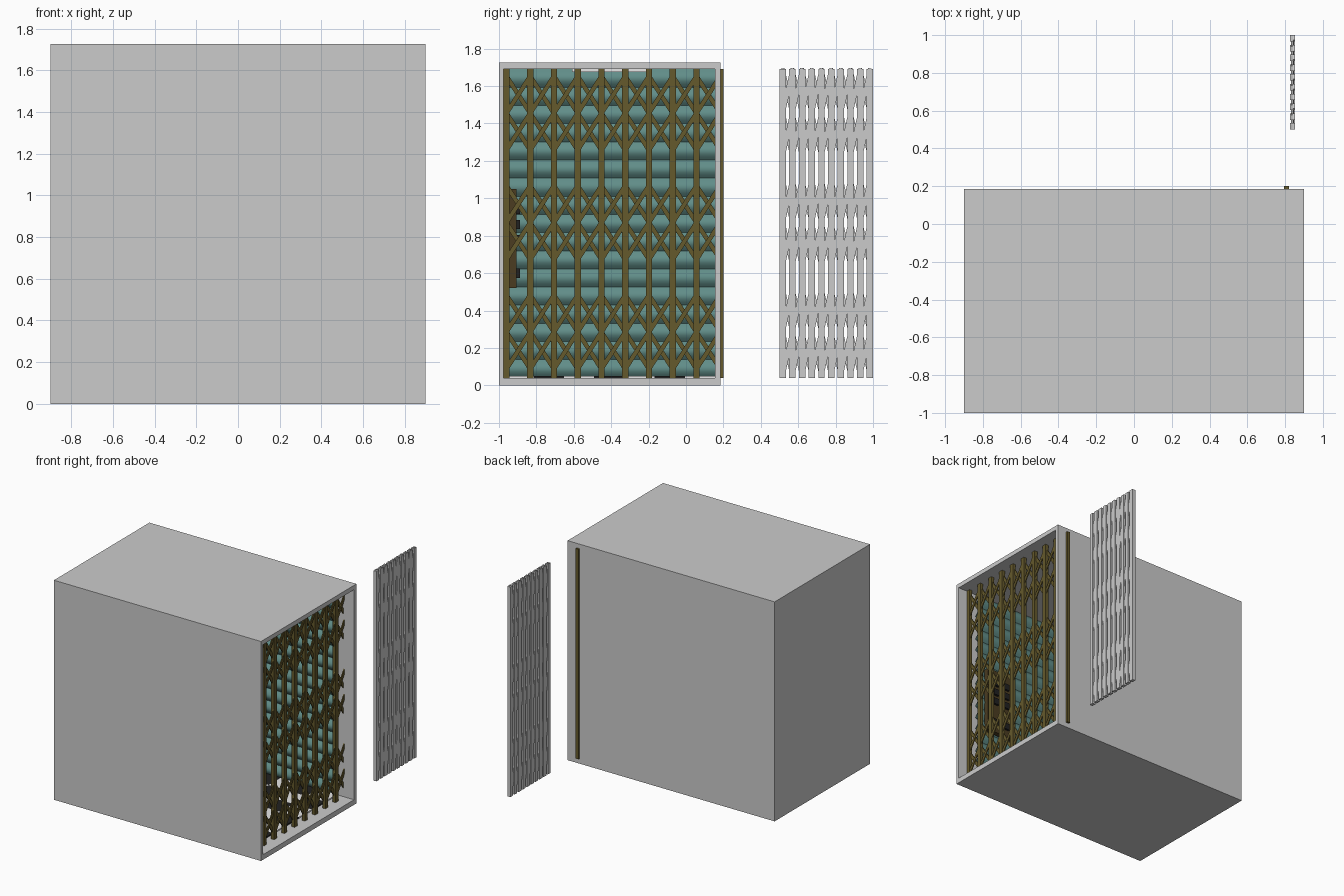
import bpy, bmesh, math
from mathutils import Matrix, Vector

if "Cube" in bpy.data.objects:
    bpy.data.objects.remove(bpy.data.objects["Cube"])


def material(name, rgb):
    m = bpy.data.materials.new(name)
    m.diffuse_color = (*rgb, 1)
    m.use_nodes = True
    m.node_tree.nodes["Principled BSDF"].inputs["Base Color"].default_value = m.diffuse_color
    return m


GREY = material("light grey", (0.6, 0.6, 0.6))
BRASS = material("dark brass", (0.13, 0.10, 0.025))
TEAL = material("teal", (0.12, 0.27, 0.25))
WHITE = material("white", (0.9, 0.9, 0.9))
BLACK = material("black", (0.015, 0.015, 0.015))
BROWN = material("dark brown", (0.07, 0.045, 0.015))


def finish(name, bm, *mats):
    me = bpy.data.meshes.new(name)
    bm.normal_update()
    bm.to_mesh(me)
    bm.free()
    for m in mats:
        me.materials.append(m)
    ob = bpy.data.objects.new(name, me)
    bpy.context.collection.objects.link(ob)
    return ob


def add_box(bm, centre, size, tilt=0.0, mat=0):
    mx = (Matrix.Translation(centre) @ Matrix.Rotation(tilt, 4, 'X')
          @ Matrix.Diagonal((*size, 1)))
    res = bmesh.ops.create_cube(bm, size=1, matrix=mx)
    for f in {f for v in res["verts"] for f in v.link_faces}:
        f.material_index = mat


X0, X1 = -0.9, 0.9
Y0, Y1 = -1.0, 0.185
TOP, WALL = 1.725, 0.035
IX0, IY0, IY1 = X0 + WALL, Y0 + 0.025, Y1 - 0.03
FLOOR, CEIL = 0.04, 1.69

# cabin shell: a box hollowed out from its open right side
bm = bmesh.new()
add_box(bm, (0, (Y0 + Y1) / 2, TOP / 2), (X1 - X0, Y1 - Y0, TOP))
bm.normal_update()
face = next(f for f in bm.faces if f.normal.x > 0.9)
bmesh.ops.inset_region(bm, faces=[face], thickness=WALL, use_even_offset=True)
for v in face.verts:
    v.co.y = IY0 if v.co.y < -0.4 else IY1
    v.co.z = FLOOR if v.co.z < 0.8 else CEIL
new = bmesh.ops.extrude_discrete_faces(bm, faces=[face])["faces"][0]
bmesh.ops.translate(bm, verts=new.verts[:], vec=(IX0 - X1, 0, 0))
finish("cabin_shell", bm, GREY)


# wall lining made of horizontal rounded ribs
def ribbed_wall(name, start, end, inward, ribs=17, steps=6, depth=0.028):
    bm = bmesh.new()
    pitch = (CEIL - FLOOR) / ribs
    prev = None
    for i in range(ribs * steps + 1):
        out = 0.004 + depth * math.sin(math.pi * (i % steps) / steps)
        z = FLOOR + pitch * i / steps
        off = Vector(inward) * out
        row = [bm.verts.new(Vector((*p, z)) + off) for p in (start, end)]
        if prev:
            bm.faces.new((prev[0], prev[1], row[1], row[0]))
        prev = row
    ob = finish(name, bm, TEAL)
    bpy.context.view_layer.objects.active = ob
    ob.select_set(True)
    bpy.ops.object.shade_smooth_by_angle(angle=math.radians(40))
    ob.select_set(False)


ribbed_wall("end_wall_lining", (IX0, IY0), (IX0, IY1), (1, 0, 0))
ribbed_wall("front_wall_lining", (0.74, IY0), (IX0, IY0), (0, 1, 0))
ribbed_wall("back_wall_lining", (IX0, IY1), (0.74, IY1), (0, -1, 0))

# chequered floor
bm = bmesh.new()
NX, NY = 10, 7
tx, ty = (0.76 - IX0) / NX, (IY1 - IY0) / NY
for i in range(NX):
    for j in range(NY):
        add_box(bm, (IX0 + (i + 0.5) * tx, IY0 + (j + 0.5) * ty, FLOOR + 0.005),
                (tx, ty, 0.01), mat=(i + j) % 2)
finish("chequered_floor", bm, BLACK, WHITE)

# ceiling light
bm = bmesh.new()
add_box(bm, (-0.05, (IY0 + IY1) / 2, CEIL - 0.008), (0.6, 0.4, 0.016))
finish("ceiling_light", bm, WHITE)

# control panel with buttons and lever on the front wall
bm = bmesh.new()
add_box(bm, (0.55, -0.925, 0.785), (0.24, 0.04, 0.53))
for z in (0.6, 0.78, 0.86, 0.94):
    for x in (0.5, 0.6):
        add_box(bm, (x, -0.9, z), (0.05, 0.025, 0.05), mat=1)
finish("control_panel", bm, BROWN, BLACK)


# scissor gate: upright bars joined by three bands of crossing arms
def scissor_gate(name, x, y_first, pitch, mat, arm=0.235, bars=10):
    bm = bmesh.new()
    rise = math.sqrt(arm ** 2 - pitch ** 2)
    tilt = math.atan2(rise, pitch)
    for i in range(bars):
        add_box(bm, (x, y_first + i * pitch, (FLOOR + CEIL) / 2),
                (0.026, 0.034, CEIL - FLOOR))
    for i in range(bars - 1):
        y = y_first + (i + 0.5) * pitch
        for z_mid in (1.455, 0.87, 0.285):
            for half in (-0.5, 0.5):
                for side in (-1, 1):
                    add_box(bm, (x + side * 0.005, y, z_mid + half * rise),
                            (0.008, arm + 0.02, 0.024), side * tilt)
    finish(name, bm, mat)


scissor_gate("closed_gate", 0.808, -0.96, 0.127, BRASS)
scissor_gate("folded_gate", 0.84, 0.517, 0.0518, GREY)
